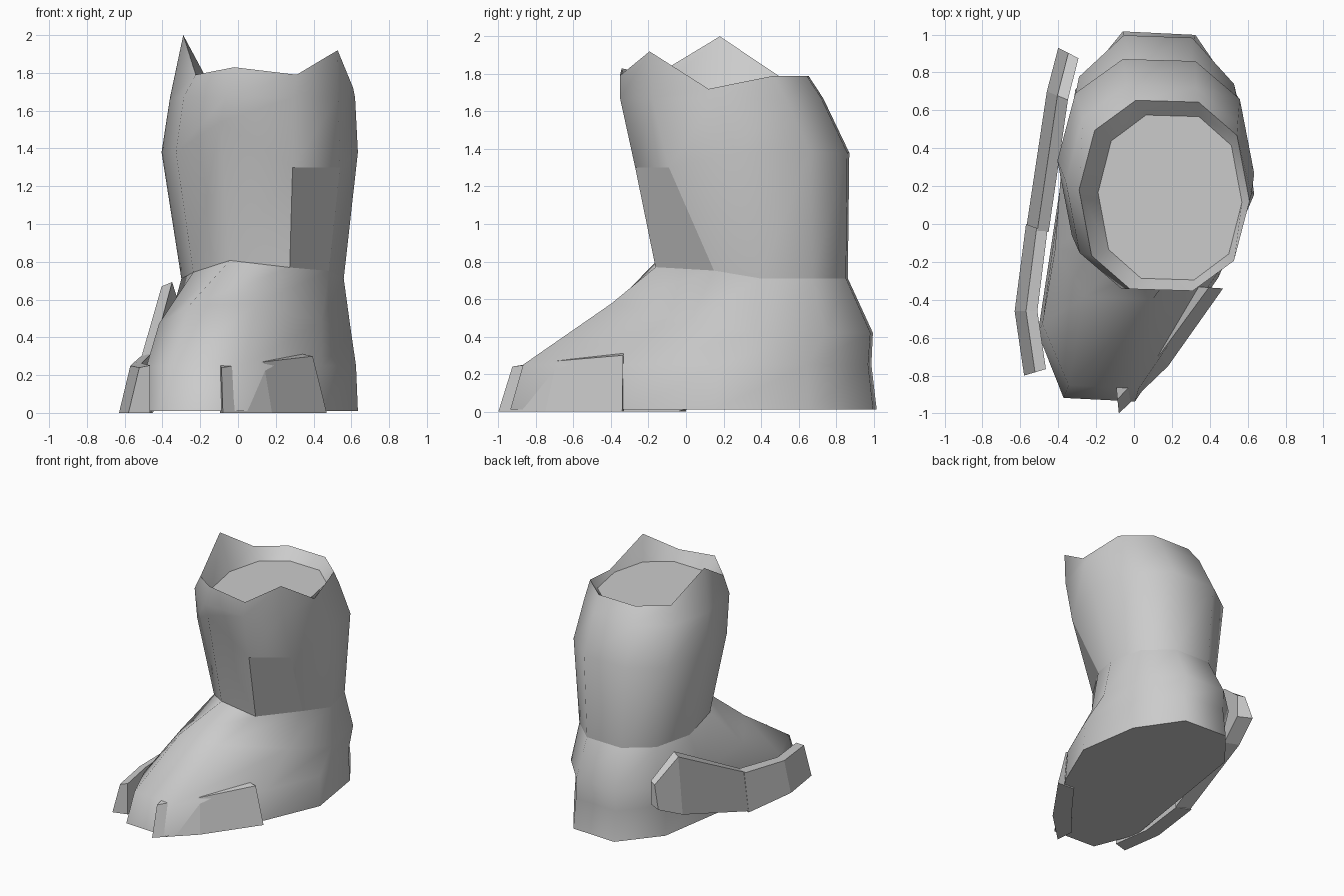
import bpy, bmesh, math
from mathutils import Vector

if "Cube" in bpy.data.objects:
    bpy.data.objects.remove(bpy.data.objects["Cube"])

SIDES = 10

grey = bpy.data.materials.new("plain grey")
grey.use_nodes = True
grey.diffuse_color = (0.6, 0.6, 0.6, 1)
grey.node_tree.nodes["Principled BSDF"].inputs["Base Color"].default_value = grey.diffuse_color


def squared(value):
    """Fatten a sine or cosine so the oval is slightly boxy."""
    return math.copysign(abs(value) ** 0.85, value)


def oval(centre, radii, height, front_rise=0, toe_swing=0, hollow=0):
    """Ten-sided ring, anticlockwise from the front; the toe swings sideways
    and hollow flattens its outer side."""
    ring = []
    for side in range(SIDES):
        angle = math.radians(side * 360 / SIDES - 110)
        along = radii[1] * squared(math.sin(angle))
        along += hollow * {2: 1, 3: 0.5}.get(side, 0)
        across = radii[0] * squared(math.cos(angle)) + toe_swing * min(along, 0)
        rise = front_rise * max(0, -math.sin(angle)) ** 2
        ring.append(Vector((centre[0] + across, centre[1] + along, height + rise)))
    return ring


def loft(name, rings, smooth_angle=0, creased=()):
    """Skin equal rings into a closed solid; creased lists quads with hard borders."""
    bm = bmesh.new()
    loops = [[bm.verts.new(point) for point in ring] for ring in rings]
    count = len(loops[0])
    hard_faces = []
    for level, (lower, upper) in enumerate(zip(loops, loops[1:])):
        for side in range(count):
            following = (side + 1) % count
            face = bm.faces.new((lower[side], lower[following], upper[following], upper[side]))
            face.smooth = smooth_angle > 0
            if (level, side) in creased:
                hard_faces.append(face)
    bm.faces.new(reversed(loops[0]))
    bm.faces.new(loops[-1])
    bmesh.ops.recalc_face_normals(bm, faces=bm.faces)
    for edge in bm.edges:
        edge.smooth = edge.calc_face_angle(0) < math.radians(smooth_angle)
    for face in hard_faces:
        for edge in face.edges:
            edge.smooth = False
    mesh = bpy.data.meshes.new(name)
    bm.to_mesh(mesh)
    bm.free()
    mesh.materials.append(grey)
    bpy.context.collection.objects.link(bpy.data.objects.new(name, mesh))


def guard(name, stations, aim, lean):
    """Strip of slanted sections; each station is a lower outer corner and a height."""
    sections = []
    for x, y, base, height in stations:
        corner = Vector((x, y, base))
        inward = (Vector((*aim, base)) - corner).normalized() * lean
        up = Vector((0, 0, height))
        sections.append([corner, corner + inward + up,
                         corner + inward * 2 + up * 1.05, corner + inward * 2])
    loft(name, sections)


# Foot: a bent oval sole narrowing up over the instep to the ankle
sole = oval((0.115, 0.04), (0.52, 1.01), 0.01, toe_swing=0.29, hollow=0.35)
toe_top = oval((0.115, 0.06), (0.51, 0.96), 0.25, toe_swing=0.28, hollow=0.32)
instep = oval((0.11, 0.3), (0.49, 0.72), 0.42, front_rise=0.17, toe_swing=0.25, hollow=0.2)
ankle = oval((0.13, 0.35), (0.43, 0.53), 0.71, front_rise=0.11, hollow=0.15)
ankle[1].z = 0.77
loft("foot", [sole, toe_top, instep, ankle], smooth_angle=72)

# Shaft: leans forward at the top, with an arch and a flat panel at the front
calf = oval((0.115, 0.3), (0.52, 0.59), 1.38)
calf[0].z = 1.54
calf[1].z = calf[2].z = 1.3
collar = oval((0.13, 0.19), (0.49, 0.56), 1.67)

# Torn rim with two peaks and a dip, closed by a recessed floor
rim = oval((0.16, 0.15), (0.45, 0.52), 1.79)
rim[0].z = 1.83
rim[2].z = 1.92
rim[3].z = 1.72
rim[8].z = 2
floor = oval((0.19, 0.14), (0.38, 0.45), 1.71)
loft("shaft", [ankle, calf, collar, rim, floor], smooth_angle=55, creased=[(0, 1)])

# Flared guards on both sides of the toe
guard("left_guard", [(-0.08, -1, 0, 0.24), (0.18, -0.75, 0, 0.27), (0.47, -0.34, 0, 0.3)],
      aim=(-0.15, -0.3), lean=0.075)
guard("right_guard_front", [(-0.58, -0.8, 0, 0.24), (-0.63, -0.46, 0, 0.25), (-0.57, 0, 0, 0.3)],
      aim=(0.6, -0.45), lean=0.06)

# Rear plate sweeping up off the ground
guard("right_guard_rear", [(-0.57, -0.03, 0, 0.3), (-0.46, 0.7, 0.22, 0.45), (-0.4, 0.93, 0.33, 0.18)],
      aim=(2, -0.3), lean=0.06)
